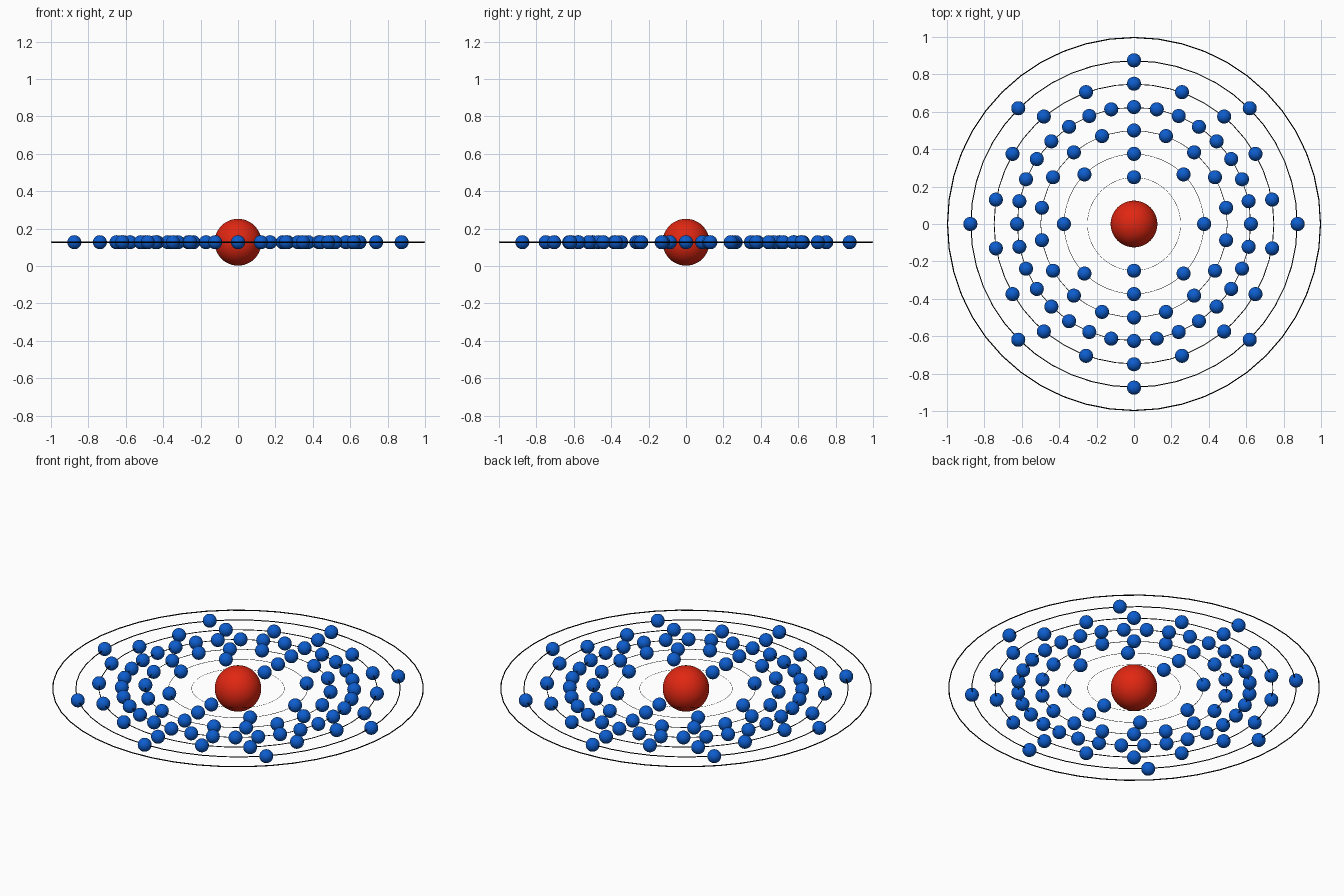
import bpy
from math import sin, cos, tau

if "Cube" in bpy.data.objects:
    bpy.data.objects.remove(bpy.data.objects["Cube"])

CENTRE_Z = 0.127


def material(name, color):
    mat = bpy.data.materials.new(name)
    mat.diffuse_color = (*color, 1)
    mat.use_nodes = True
    mat.node_tree.nodes["Principled BSDF"].inputs["Base Color"].default_value = mat.diffuse_color
    return mat


RED = material("red", (0.75, 0.02, 0.006))
BLUE = material("blue", (0.004, 0.11, 0.62))
BLACK = material("black", (0.0, 0.0, 0.0))


def finish(name, mat):
    obj = bpy.context.object
    obj.name = name
    obj.data.materials.append(mat)
    bpy.ops.object.shade_smooth()
    return obj


def ball(name, radius, location, mat, segments, rings):
    bpy.ops.mesh.primitive_uv_sphere_add(segments=segments, ring_count=rings,
                                         radius=radius, location=location)
    return finish(name, mat)


# Nucleus
ball("nucleus", 0.125, (0, 0, CENTRE_Z), RED, 48, 24)

# Seven concentric orbits, the outermost one empty
shells = [2, 8, 18, 32, 18, 8, 0]
electron_mesh = None
for i, count in enumerate(shells):
    radius = 0.25 + 0.125 * i
    thickness = 0.003 * radius
    bpy.ops.mesh.primitive_torus_add(major_radius=radius - thickness, minor_radius=thickness,
                                     major_segments=48, minor_segments=12,
                                     location=(0, 0, CENTRE_Z))
    finish(f"orbit_{i + 1}", BLACK)

    # Electrons evenly spaced from the back of each orbit, sharing one mesh
    for k in range(count):
        a = tau * k / count
        place = (radius * sin(a), radius * cos(a), CENTRE_Z)
        name = f"electron_{i + 1}_{k + 1}"
        if electron_mesh is None:
            electron_mesh = ball(name, 0.0375, place, BLUE, 32, 16).data
        else:
            electron = bpy.data.objects.new(name, electron_mesh)
            electron.location = place
            bpy.context.collection.objects.link(electron)
